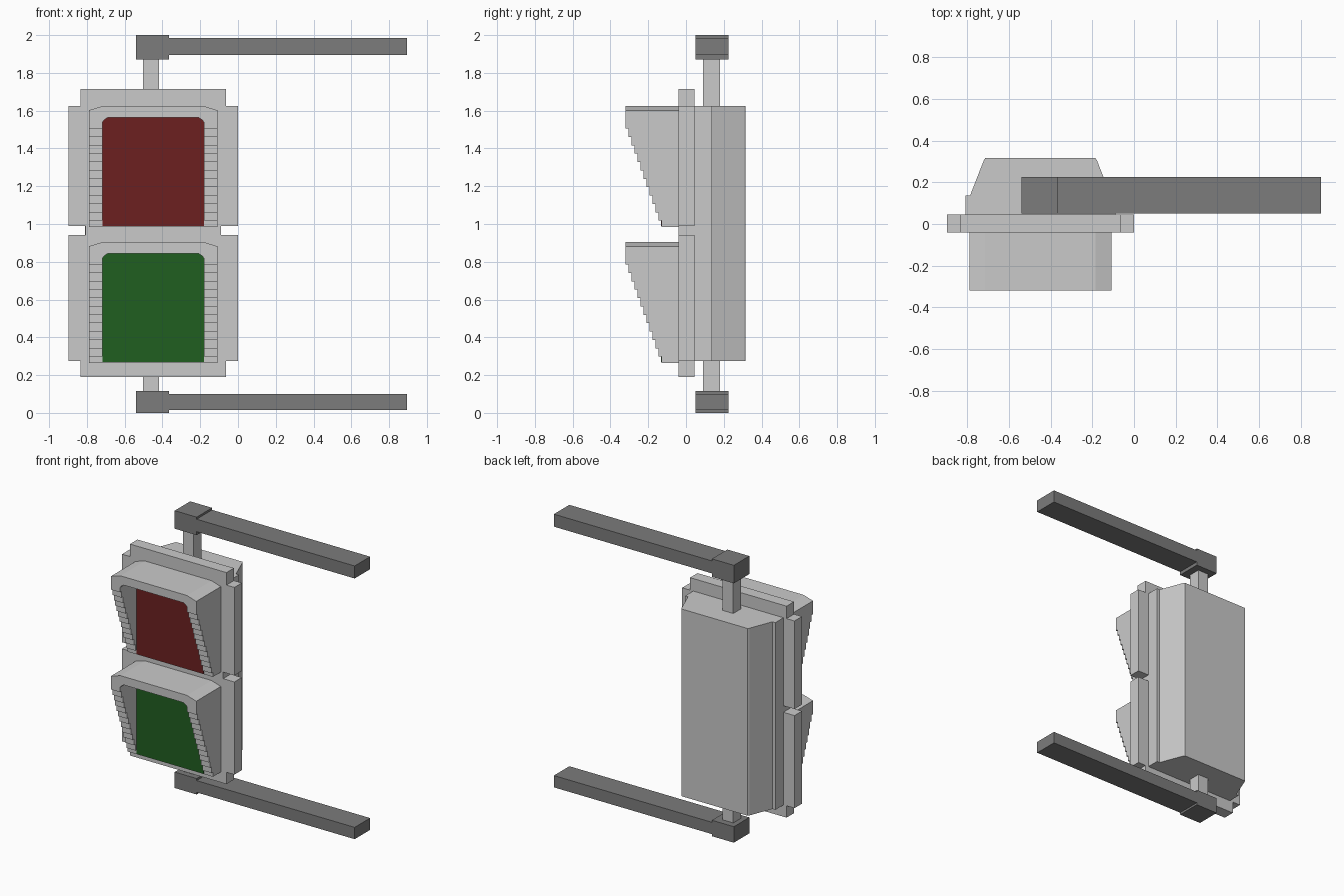
import bpy, bmesh
from mathutils import Vector

if "Cube" in bpy.data.objects:
    bpy.data.objects.remove(bpy.data.objects["Cube"], do_unlink=True)


def material(name, rgb):
    m = bpy.data.materials.new(name)
    m.use_nodes = True
    m.diffuse_color = (*rgb, 1)
    m.node_tree.nodes["Principled BSDF"].inputs["Base Color"].default_value = (*rgb, 1)
    return m


LIGHT = material("light grey", (0.59, 0.59, 0.59))
DARK = material("dark grey", (0.2, 0.2, 0.2))
RED = material("red lens", (0.152, 0.0145, 0.0145))
GREEN = material("green lens", (0.0145, 0.113, 0.0145))


def prism(name, profile, axis, lo, hi, mat):
    """Extrude a 2D profile along an axis; the profile holds the other two coordinates in xyz order."""
    def point(p, d):
        c = list(p)
        c.insert("xyz".index(axis), d)
        return Vector(c)

    bm = bmesh.new()
    face = bm.faces.new([bm.verts.new(point(p, lo)) for p in profile])
    ext = bmesh.ops.extrude_face_region(bm, geom=[face], use_keep_orig=True)
    verts = [g for g in ext["geom"] if isinstance(g, bmesh.types.BMVert)]
    shift = point((0, 0), hi - lo)
    bmesh.ops.translate(bm, verts=verts, vec=shift)
    bmesh.ops.recalc_face_normals(bm, faces=bm.faces[:])
    me = bpy.data.meshes.new(name)
    bm.to_mesh(me)
    bm.free()
    me.materials.append(mat)
    ob = bpy.data.objects.new(name, me)
    bpy.context.collection.objects.link(ob)
    return ob


def box(name, x, y, z, mat):
    return prism(name, [(x[0], y[0]), (x[1], y[0]), (x[1], y[1]), (x[0], y[1])], "z", *z, mat)


CX = -0.449  # centre line of the signal head


def mirrored(half):
    """Complete a half outline, given as (distance from centre line, other), on both sides."""
    return [(CX + d, v) for d, v in half] + [(CX - d, v) for d, v in reversed(half)]


# Front plate with notched corners and waist
prism("front_plate", mirrored([
    (0.385, 0.19), (0.385, 0.275), (0.448, 0.275), (0.448, 0.943), (0.359, 0.943),
    (0.359, 0.99), (0.448, 0.99), (0.448, 1.625), (0.385, 1.625), (0.385, 1.715)]),
    "y", -0.04, 0.045, LIGHT)

# Tapered rear housing
prism("rear_housing", mirrored([
    (0.36, 0.045), (0.36, 0.137), (0.337, 0.137), (0.271, 0.306), (0.264, 0.316)]),
    "z", 0.275, 1.625, LIGHT)

# Visors: block behind the lens, arched hood, stepped side walls, lens
OUT, INN = 0.34, 0.268
LENS_Y, FRONT_Y, STEPS, STEP_H = -0.13, -0.32, 12, 0.0443
INNER_ARCH = [(INN, 1.54), (INN - 0.01, 1.552), (INN - 0.03, 1.565)]

for level, drop, lens_mat in (("upper", 0.0, RED), ("lower", 0.72, GREEN)):
    def down(pts):
        return [(a, z - drop) for a, z in pts]

    prism(level + "_visor_block",
          mirrored(down([(OUT, 0.985), (OUT, 1.602), (0.265, 1.625)])),
          "y", -0.04, LENS_Y, LIGHT)

    outer = mirrored(down([(OUT, 1.505), (OUT, 1.602), (0.265, 1.625)]))
    inner = mirrored(down([(INN, 1.505)] + INNER_ARCH))
    prism(level + "_visor_hood", outer + inner[::-1], "y", LENS_Y, FRONT_Y, LIGHT)

    # Staircase profile running back and down to the lens plane
    run = (LENS_Y - FRONT_Y) / STEPS
    stairs = [(LENS_Y, 1.505)]
    for k in range(1, STEPS):
        y = FRONT_Y + k * run
        stairs += [(y, 1.505 - (k - 1) * STEP_H), (y, 1.505 - k * STEP_H)]
    stairs.append((LENS_Y, stairs[-1][1]))
    for side, s in (("left", 1), ("right", -1)):
        prism(f"{level}_visor_{side}_wall", down(stairs), "x", CX + s * INN, CX + s * OUT, LIGHT)

    prism(level + "_lens", mirrored(down([(INN, 0.989)] + INNER_ARCH)),
          "y", LENS_Y, LENS_Y - 0.003, lens_mat)

# Mounting brackets: post, clamp block and long arm at each end
for end, post, clamp, arm in (
        ("top", (1.62, 1.875), (1.87, 2.0), (1.895, 1.985)),
        ("bottom", (0.11, 0.28), (0.0, 0.115), (0.015, 0.1))):
    box(end + "_post", (-0.503, -0.417), (0.09, 0.18), post, LIGHT)
    box(end + "_clamp", (-0.54, -0.365), (0.05, 0.226), clamp, DARK)
    box(end + "_arm", (-0.365, 0.896), (0.05, 0.226), arm, DARK)
